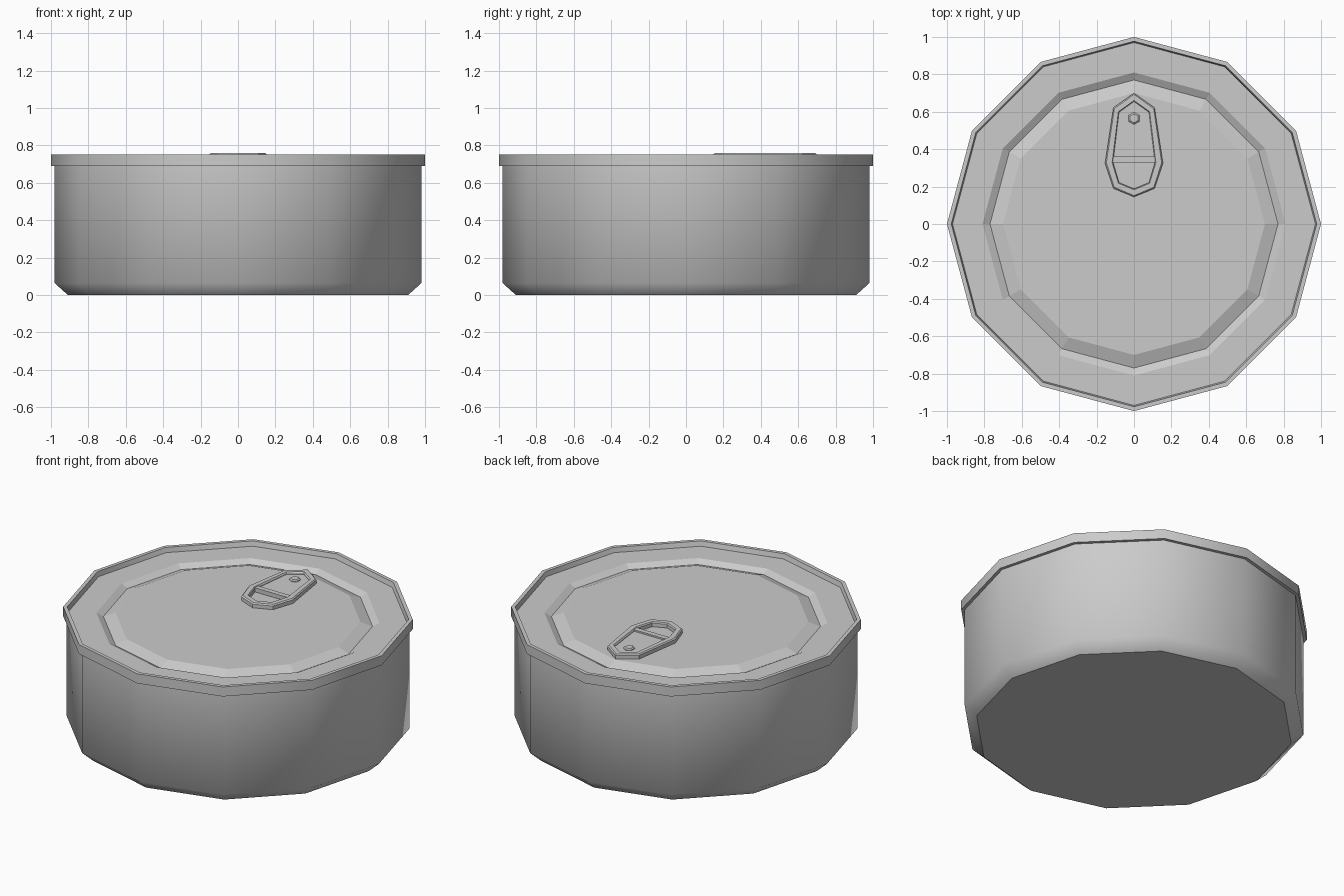
import bpy, bmesh
from math import cos, sin, tau

if "Cube" in bpy.data.objects:
    bpy.data.objects.remove(bpy.data.objects["Cube"])


def loft(name, loops, cap_start=False, cap_end=False, sharp=None):
    """Join closed loops of points; sharp=None is flat, else smooth with sharp loops."""
    bm = bmesh.new()
    rings = [[bm.verts.new(p) for p in loop] for loop in loops]
    n = len(rings[0])
    for a, b in zip(rings, rings[1:]):
        for i in range(n):
            j = (i + 1) % n
            f = bm.faces.new((a[i], a[j], b[j], b[i]))
            f.smooth = sharp is not None
    if cap_start:
        bm.faces.new(rings[0][::-1])
    if cap_end:
        bm.faces.new(rings[-1])
    for k in sharp or ():
        for i in range(n):
            bm.edges.get((rings[k][i], rings[k][(i + 1) % n])).smooth = False
    mesh = bpy.data.meshes.new(name)
    bm.to_mesh(mesh)
    bm.free()
    obj = bpy.data.objects.new(name, mesh)
    bpy.context.collection.objects.link(obj)
    return obj


def ring(r, z, n=12, cx=0, cy=0):
    return [(cx + r * cos(tau * i / n), cy + r * sin(tau * i / n), z) for i in range(n)]


def outline(half, z):
    """Mirror a right-hand half outline (bottom to top) and place it at height z."""
    left = [(-x, y) for x, y in reversed(half) if x > 0]
    return [(x, y, z) for x, y in half + left]


def grow(half, d):
    """Scale a half outline about its middle by roughly d."""
    cy = (half[0][1] + half[-1][1]) / 2
    h = abs(half[-1][1] - cy)
    w = max(x for x, y in half)
    return [(x * (1 + d / w), cy + (y - cy) * (1 + d / h)) for x, y in half]


LID = 0.72

# Can body with chamfered base and rolled rim
body_profile = [(0.91, 0), (0.98, 0.063), (0.98, 0.69), (1.0, 0.69),
                (1.0, 0.75), (0.977, 0.75), (0.97, LID)]
loft("can_body", [ring(r, z) for r, z in body_profile], cap_start=True,
     sharp=(0, 2, 3, 4, 5, 6))

# Recessed lid with pressed groove
lid_profile = [(0.97, LID), (0.81, LID), (0.77, LID - 0.022), (0.70, LID + 0.004)]
loft("lid", [ring(r, z) for r, z in lid_profile], cap_end=True)

# Pull tab frame: outer wall, small bevel, top, inner wall
outer = [(0, 0.145), (0.11, 0.19), (0.155, 0.325), (0.11, 0.622), (0, 0.70)]
inner = [(0, 0.188), (0.08, 0.222), (0.112, 0.33), (0.08, 0.597), (0, 0.655)]
TOP = 0.758
frame = [outline(outer, LID + 0.008), outline(outer, TOP - 0.007),
         outline(grow(outer, -0.007), TOP), outline(grow(inner, 0.005), TOP),
         outline(inner, TOP - 0.007), outline(inner, LID + 0.008)]
loft("tab_frame", frame + [frame[0]])

# Cross bar and the thin plate inside the upper opening
bar = [(-0.114, 0.328), (0.114, 0.328), (0.112, 0.36), (-0.112, 0.36)]
loft("tab_cross_bar", [[(x, y, z) for x, y in bar] for z in (LID + 0.008, TOP - 0.004)],
     cap_start=True, cap_end=True)
plate = [(0, 0.35), (0.114, 0.35), (0.082, 0.598), (0, 0.657)]
loft("tab_plate", [outline(plate, z) for z in (LID + 0.008, TOP - 0.014)],
     cap_start=True, cap_end=True)

# Rivet
loft("rivet", [[(y - 0.565, x + 0.565, z) for x, y, z in reversed(ring(r, z, 6, 0, 0.565))]
               for r, z in ((0.033, LID), (0.033, TOP - 0.01), (0.024, TOP - 0.004))],
     cap_start=True, cap_end=True)
